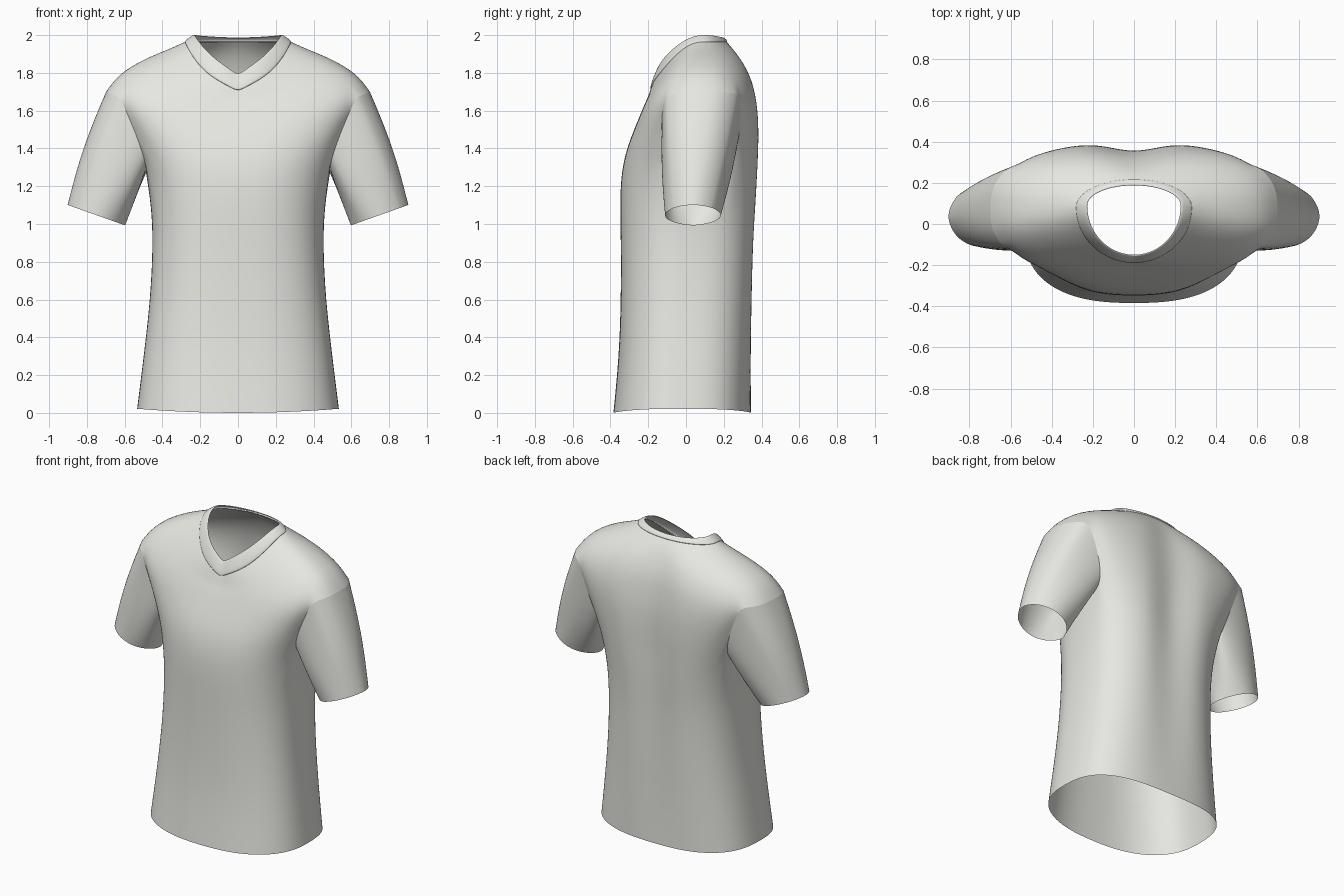
import bpy, bmesh, math
from mathutils import Vector

if "Cube" in bpy.data.objects:
    bpy.data.objects.remove(bpy.data.objects["Cube"])

N = 48  # points around the body

fabric = bpy.data.materials.new("light grey fabric")
fabric.diffuse_color = (0.8, 0.8, 0.76, 1)
fabric.use_nodes = True
fabric.node_tree.nodes["Principled BSDF"].inputs["Base Color"].default_value = fabric.diffuse_color


def ring(w, ys, zs, yf, zf, yb, zb, ef=0.8, eb=0.72, vee=0.0, dip=0.0, lin=0.55):
    """Closed loop through a front, side and back point; vee sharpens the front."""
    pts = []
    for i in range(N):
        a = 2 * math.pi * i / N
        s, c = math.sin(a), math.cos(a)
        front = c > 1e-6
        e = ef if front else eb
        r, d = abs(s) ** e, (abs(c) if abs(c) > 1e-6 else 0) ** e
        x = math.copysign(w * r, s)
        y = ys + ((yf if front else yb) - ys) * d
        rise = r * r
        if front:
            rise = (1 - vee) * rise + vee * (lin * r + (1 - lin) * r ** 4)
        else:
            y -= dip * math.exp(-(x / 0.13) ** 2)
        z0 = zf if front else zb
        pts.append(Vector((x, y, z0 + (zs - z0) * rise)))
    return pts


def make(name, verts, faces):
    me = bpy.data.meshes.new(name)
    me.from_pydata(verts, [], faces)
    me.materials.append(fabric)
    ob = bpy.data.objects.new(name, me)
    bpy.context.collection.objects.link(ob)
    bm = bmesh.new()
    bm.from_mesh(me)
    bmesh.ops.delete(bm, geom=[v for v in bm.verts if not v.link_faces], context='VERTS')
    for f in bm.faces:
        f.smooth = True
    bm.to_mesh(me)
    bm.free()
    ob.modifiers.new("smooth", 'SUBSURF').levels = 2
    ob.modifiers["smooth"].render_levels = 2
    return ob


def loft(rings, skip=lambda j, i: False):
    verts = [p for r in rings for p in r]
    faces = [(j * N + i, j * N + (i + 1) % N, (j + 1) * N + (i + 1) % N, (j + 1) * N + i)
             for j in range(len(rings) - 1) for i in range(N) if not skip(j, i)]
    return verts, faces


# Body: hem to neck seam
body_rings = [
    ring(.535, -.03, .022, -.385, .0, .345, .0),
    ring(.50, -.03, .30, -.355, .30, .35, .30, dip=.01),
    ring(.465, -.02, .60, -.345, .60, .36, .60, dip=.02),
    ring(.45, .0, .90, -.345, .90, .37, .90, dip=.03),
    ring(.46, .02, 1.10, -.35, 1.10, .385, 1.10, dip=.04),
    ring(.495, .05, 1.28, -.345, 1.25, .393, 1.25, dip=.05),
    ring(.56, .07, 1.42, -.323, 1.37, .398, 1.42, dip=.05),
    ring(.64, .07, 1.57, -.287, 1.47, .395, 1.55, dip=.05),
    ring(.70, .06, 1.70, -.252, 1.555, .382, 1.66, dip=.05),
    ring(.63, .06, 1.80, -.228, 1.61, .36, 1.76, .84, .78, .25, .04),
    ring(.48, .07, 1.882, -.207, 1.65, .32, 1.85, .9, .85, .5, .03),
    ring(.36, .075, 1.928, -.195, 1.682, .265, 1.92, .95, .92, .8, .01),
    ring(.28, .08, 1.965, -.185, 1.705, .215, 1.965, 1, 1, 1),
]


# Armholes: leave out faces around each side, narrower at the underarm
def in_armhole(j, i):
    if j not in (5, 6, 7):
        return False
    f, b = (3, 4) if j == 5 else (4, 5)
    q = N // 4
    return q - f <= i < q + b or 3 * q - b <= i < 3 * q + f


def armhole_edges(side):
    edges = set()
    for j in (5, 6, 7):
        for i in range(N):
            if in_armhole(j, i) and (i < N // 2) == (side > 0):
                q = [(j, i), (j, i + 1), (j + 1, i + 1), (j + 1, i)]
                for k in range(4):
                    a, b = q[k], q[(k + 1) % 4]
                    if (b, a) in edges:
                        edges.remove((b, a))
                    else:
                        edges.add((a, b))
    return sorted(edges)


# Round off the stepped armhole edge, keeping the shoulder tip
for side in (1, -1):
    after = dict(armhole_edges(side))
    before = {b: a for a, b in after.items()}
    for _ in range(4):
        new = {k: body_rings[k[0]][k[1]] * .5 + (body_rings[after[k][0]][after[k][1]]
               + body_rings[before[k][0]][before[k][1]]) * .25 for k in after if k[0] < 8}
        for (j, i), p in new.items():
            body_rings[j][i] = p

make("shirt_body", *loft(body_rings, in_armhole))


# Sleeves: from the armhole edge to the round cuff
def sleeve(name, side):
    edges = armhole_edges(side)
    keys = [a for a, b in edges]
    index = {k: n for n, k in enumerate(keys)}
    steps, m = 6, len(keys)
    verts = []
    for t in range(steps + 1):
        u = t / steps
        for j, i in keys:
            p = body_rings[j][i]
            a = math.atan2(p.z - 1.49, (p.y - .08) * 1.1)
            s, c = math.sin(a), math.cos(a)
            cuff = Vector((side * (.75 + .155 * s), .037 + .152 * c * abs(c) ** .25,
                           1.047 + .055 * s))
            bulge = math.sin(math.pi * u) * .018
            verts.append(p.lerp(cuff, u) + Vector((side * bulge * max(0, s), bulge * .4 * c, 0)))
    faces = []
    for t in range(steps):
        for a, b in edges:
            a0, b0 = index[a] + t * m, index[b] + t * m
            faces.append((a0, b0, b0 + m, a0 + m))
    make(name, verts, faces)


sleeve("left_sleeve", 1)
sleeve("right_sleeve", -1)

# Collar: V-neck band standing slightly proud of the body, turned in at the top
make("collar", *loft([
    ring(.280, .08, 1.962, -.184, 1.703, .213, 1.962, 1, 1, 1),
    ring(.285, .08, 1.968, -.194, 1.705, .221, 1.967, 1, 1, 1),
    ring(.262, .083, 1.985, -.177, 1.75, .210, 1.981, 1, 1, 1, lin=.65),
    ring(.234, .09, 2.004, -.156, 1.793, .192, 1.990, 1, 1, 1, lin=.75),
    ring(.228, .09, 1.998, -.150, 1.789, .188, 1.985, 1, 1, 1, lin=.75),
]))
